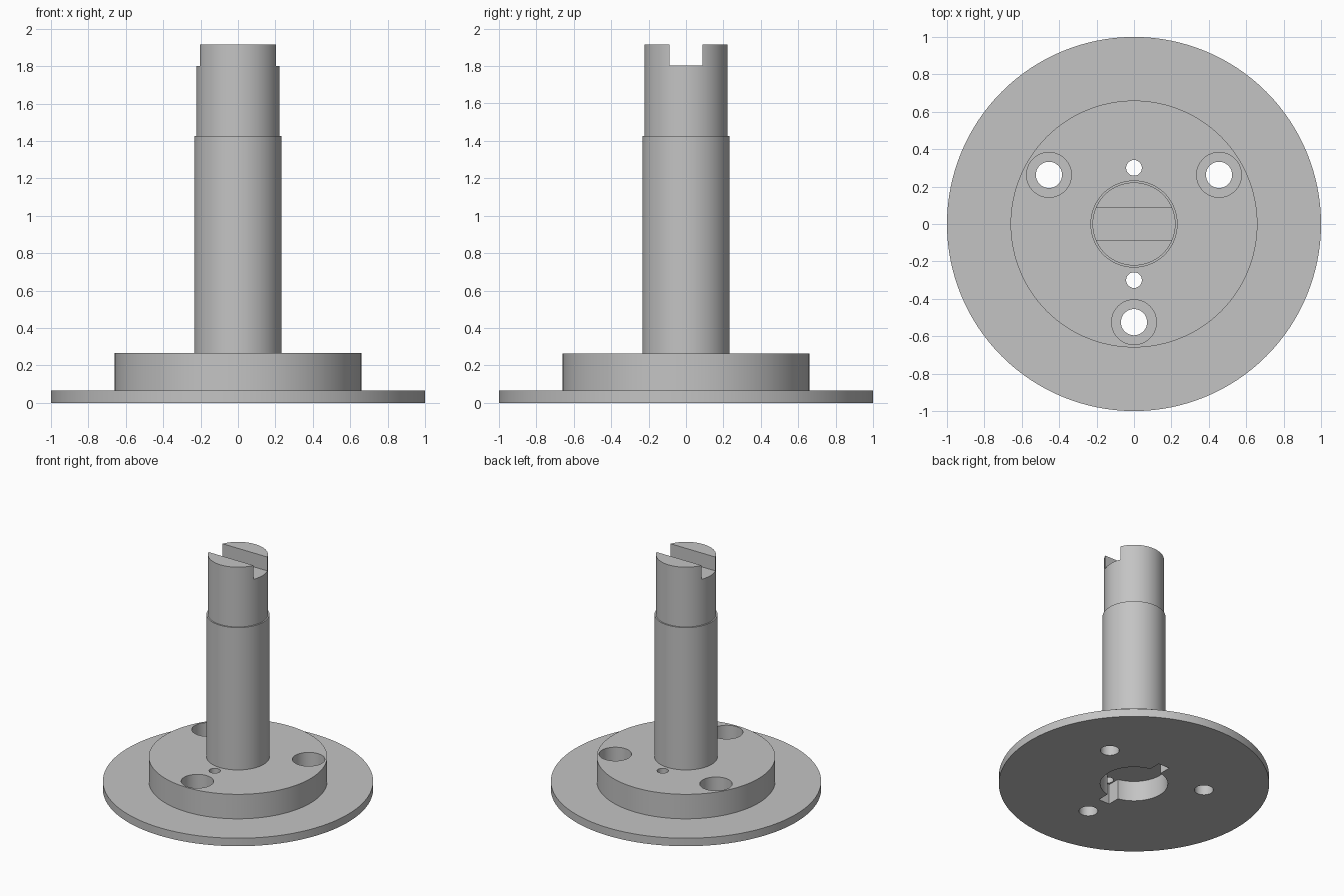
import bpy
import bmesh
from math import cos, sin, pi, radians

default = bpy.data.objects.get("Cube")
if default:
    bpy.data.objects.remove(default, do_unlink=True)

GREY = (0.55, 0.55, 0.55, 1)
steel = bpy.data.materials.new("plain grey metal")
steel.use_nodes = True
steel.diffuse_color = GREY
steel.node_tree.nodes["Principled BSDF"].inputs["Base Color"].default_value = GREY


def finish(name, bm):
    bmesh.ops.recalc_face_normals(bm, faces=bm.faces)
    mesh = bpy.data.meshes.new(name)
    bm.to_mesh(mesh)
    bm.free()
    mesh.materials.append(steel)
    obj = bpy.data.objects.new(name, mesh)
    bpy.context.collection.objects.link(obj)
    return obj


def lathe(name, profile, x=0, y=0, sides=128):
    """Closed solid turned from (radius, height) points, capped at both ends."""
    bm = bmesh.new()
    rings = [[bm.verts.new((x + r * cos(2 * pi * i / sides),
                            y + r * sin(2 * pi * i / sides), z))
              for i in range(sides)] for r, z in profile]
    for low, high in zip(rings, rings[1:]):
        for i in range(sides):
            j = (i + 1) % sides
            bm.faces.new((low[i], low[j], high[j], high[i]))
    bm.faces.new(rings[0])
    bm.faces.new(rings[-1])
    return finish(name, bm)


def box(name, size, centre):
    bm = bmesh.new()
    bmesh.ops.create_cube(bm, size=1)
    for v in bm.verts:
        v.co = [c * s + o for c, s, o in zip(v.co, size, centre)]
    return finish(name, bm)


def activate(obj):
    bpy.ops.object.select_all(action='DESELECT')
    obj.select_set(True)
    bpy.context.view_layer.objects.active = obj


def cut(obj, cutters):
    activate(obj)
    for cutter in cutters:
        cutter.hide_render = True
        mod = obj.modifiers.new("cut", 'BOOLEAN')
        mod.operation = 'DIFFERENCE'
        mod.solver = 'EXACT'
        mod.object = cutter
        bpy.ops.object.modifier_apply(modifier=mod.name)
        bpy.data.objects.remove(cutter, do_unlink=True)
    bpy.ops.object.shade_smooth_by_angle(angle=radians(30))


# Wide disc with the raised hub
PLATE_TOP, HUB_TOP, RECESS_TOP = 0.065, 0.265, 0.165
flange = lathe("flange", [(1, 0), (1, PLATE_TOP), (0.66, PLATE_TOP), (0.66, HUB_TOP)])

# Counterbored bolt holes, three around the hub
cutters = []
for angle in (30, 150, 270):
    x, y = 0.525 * cos(radians(angle)), 0.525 * sin(radians(angle))
    cutters.append(lathe("bolt_hole_cutter",
                         [(0.07, -0.1), (0.07, 0.1), (0.12, 0.1), (0.12, 0.4)], x, y, 64))

# Pin holes either side of the shaft
for y in (-0.3, 0.3):
    cutters.append(lathe("pin_hole_cutter", [(0.042, -0.1), (0.042, 0.4)], 0, y, 48))

# Underside recess with two key notches
cutters.append(lathe("recess_cutter", [(0.25, -0.1), (0.25, RECESS_TOP)]))
cutters.append(box("notch_cutter", (0.1, 0.69, RECESS_TOP + 0.1),
                   (0, 0, (RECESS_TOP - 0.1) / 2)))
cut(flange, cutters)

# Stepped shaft with a screwdriver slot across the tip
shaft = lathe("shaft", [(0.233, 0.22), (0.233, 1.427), (0.222, 1.427), (0.222, 1.915)])
cut(shaft, [box("slot_cutter", (1, 0.178, 0.4), (0, 0, 2.002))])
